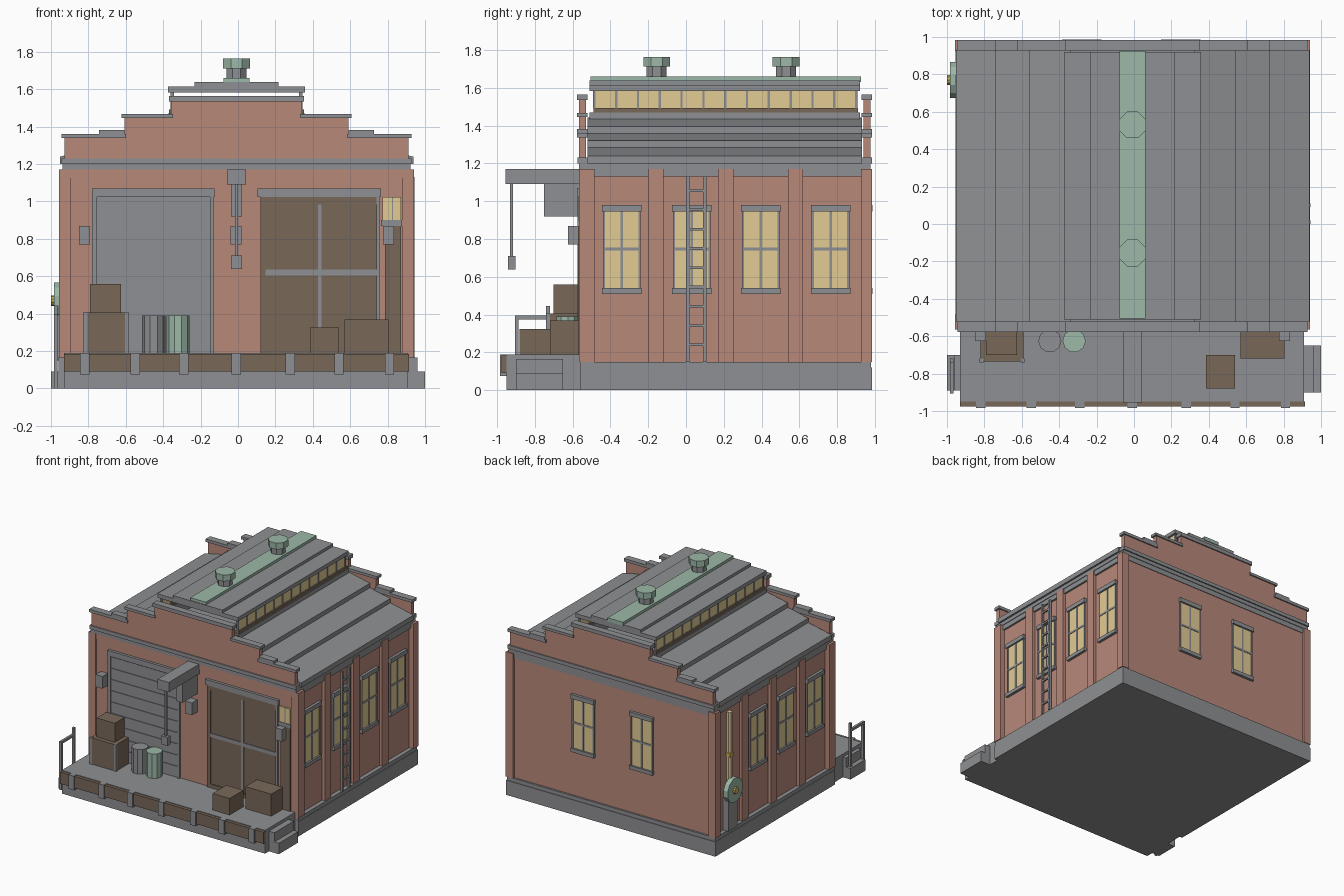
import bpy, bmesh, math
from mathutils import Matrix, Vector


def material(name, rgb):
    m = bpy.data.materials.new(name)
    lin = [((c / 255 + 0.055) / 1.055) ** 2.4 for c in rgb]
    m.diffuse_color = (*lin, 1)
    return m


GREY = material("concrete grey", (143, 144, 147))
BRICK = material("brick red", (184, 137, 122))
WOOD = material("dark wood", (121, 104, 89))
GLASS = material("warm glass", (226, 203, 148))
GREEN = material("pale green", (156, 184, 168))
GOLD = material("gold", (205, 176, 90))
CX = -0.008  # building centre line


def finish(name, bm, mat):
    bmesh.ops.recalc_face_normals(bm, faces=bm.faces)
    me = bpy.data.meshes.new(name)
    bm.to_mesh(me)
    bm.free()
    me.materials.append(mat)
    ob = bpy.data.objects.new(name, me)
    bpy.context.collection.objects.link(ob)
    return ob


def boxes(name, mat, *specs):
    """Each spec: x0, x1, y0, y1, z0, z1."""
    bm = bmesh.new()
    for x0, x1, y0, y1, z0, z1 in specs:
        mtx = Matrix.Translation(((x0 + x1) / 2, (y0 + y1) / 2, (z0 + z1) / 2)) \
            @ Matrix.Diagonal((x1 - x0, y1 - y0, z1 - z0, 1))
        bmesh.ops.create_cube(bm, size=1, matrix=mtx)
    return finish(name, bm, mat)


def cyl(name, mat, centre, r, h, sides=10, axis="Z"):
    bm = bmesh.new()
    rot = Matrix.Rotation(math.pi / 2, 4, "Y") if axis == "X" else Matrix.Identity(4)
    rot = rot @ Matrix.Rotation(math.pi / sides, 4, "Z")
    bmesh.ops.create_cone(bm, cap_ends=True, segments=sides, radius1=r, radius2=r,
                          depth=h, matrix=Matrix.Translation(centre) @ rot)
    return finish(name, bm, mat)


def both(x0, x1, *rest):
    """A box and its mirror across the building centre line."""
    return [(CX + x0, CX + x1, *rest), (CX - x1, CX - x0, *rest)]


# Foundation, loading dock and side steps
boxes("foundation", GREY, (-0.955, 0.94, -0.56, 0.985, 0, 0.12),
      (-0.95, 0.935, -0.56, 0.98, 0.12, 0.15))
boxes("dock", GREY, (-0.93, 0.91, -0.95, -0.55, 0, 0.19))
boxes("dock_bumper", WOOD, (-0.93, 0.915, -0.975, -0.95, 0.09, 0.185))
boxes("bumper_posts", GREY, *[(x - 0.025, x + 0.025, -0.985, -0.94, 0.075, 0.19)
                              for x in (-0.82, -0.55, -0.29, -0.01, 0.28, 0.54, 0.81)])
boxes("right_steps", GREY, (0.9, 1.0, -0.9, -0.65, 0, 0.09),
      (0.9, 0.96, -0.9, -0.65, 0.09, 0.165))
boxes("left_steps", GREY, (-1.0, -0.92, -0.89, -0.7, 0, 0.09),
      (-0.96, -0.92, -0.89, -0.7, 0.09, 0.165))
boxes("handrail", GREY, (-0.985, -0.965, -0.905, -0.885, 0.0, 0.39),
      (-0.985, -0.965, -0.74, -0.72, 0.0, 0.445),
      (-0.985, -0.965, -0.905, -0.72, 0.375, 0.395))

# Brick walls and pilasters
boxes("walls", BRICK, (CX - 0.91, CX + 0.91, -0.555, 0.965, 0.15, 1.17))
piers = []
for y0, y1 in ((-0.2, -0.12), (0.17, 0.25), (0.54, 0.62)):
    piers += both(0.89, 0.935, y0, y1, 0.15, 1.17)
for y0, y1 in ((-0.565, -0.485), (0.925, 0.985)):
    piers += both(0.885, 0.95, y0, y1, 0.15, 1.17)
boxes("pilasters", BRICK, *piers)

# Cornice
boxes("cornice", GREY,
      (CX - 0.925, CX + 0.925, -0.555, 0.97, 1.13, 1.17),
      (CX - 0.93, CX + 0.93, -0.565, 0.975, 1.17, 1.20),
      (CX - 0.935, CX + 0.935, -0.575, 0.985, 1.20, 1.23))
boxes("front_frieze", BRICK, (CX - 0.9, CX + 0.9, -0.563, -0.55, 1.125, 1.17))

# Stepped parapets, front and back
for side, y0, y1 in (("front", -0.567, -0.53), ("back", 0.938, 0.975)):
    boxes(side + "_parapet", BRICK,
          (CX - 0.92, CX + 0.92, y0, y1, 1.22, 1.345),
          (CX - 0.6, CX + 0.6, y0, y1, 1.345, 1.45),
          (CX - 0.35, CX + 0.35, y0, y1, 1.45, 1.545))
    a, b = y0 - 0.01, y1 + 0.01
    boxes(side + "_parapet_caps", GREY,
          (CX - 0.36, CX + 0.36, a, b, 1.535, 1.565),
          *both(0.34, 0.615, a, b, 1.445, 1.467),
          *both(0.59, 0.935, a, b, 1.338, 1.362),
          *both(0.6, 0.735, a, b, 1.362, 1.382))


# Main roof: overlapping tilted panels, mirrored across the centre
def roof_panel(name, x_out, x_in, z_out, z_in, drop):
    bm = bmesh.new()
    for s in (1, -1):
        ring = [(x_out, z_out - drop), (x_out, z_out), (x_in, z_in), (x_in, z_in - drop)]
        ends = [[bm.verts.new((CX + s * x, y, z)) for x, z in ring] for y in (-0.52, 0.93)]
        bm.faces.new(ends[0])
        bm.faces.new(ends[1])
        for i in range(4):
            j = (i + 1) % 4
            bm.faces.new((ends[0][i], ends[0][j], ends[1][j], ends[1][i]))
    finish(name, bm, GREY)


roof_panel("lower_roof_panel", 0.945, 0.70, 1.24, 1.292, 0.04)
roof_panel("middle_roof_panel", 0.735, 0.51, 1.32, 1.367, 0.05)
roof_panel("upper_roof_panel", 0.55, 0.33, 1.395, 1.442, 0.05)

# Raised skylight, open at both ends
boxes("skylight_curbs", GREY, *both(0.32, 0.365, -0.51, 0.92, 1.37, 1.47))
boxes("skylight_sills", WOOD, *both(0.325, 0.36, -0.49, 0.91, 1.47, 1.492))
boxes("skylight_glass", GLASS, *both(0.338, 0.348, -0.485, 0.9, 1.49, 1.59))
bars = []
for i in range(13):
    y = -0.485 + i * 1.385 / 12
    bars += both(0.335, 0.353, y - 0.006, y + 0.006, 1.49, 1.59)
boxes("skylight_bars", GREY, *bars)
boxes("skylight_roof", GREY,
      (CX - 0.365, CX + 0.365, -0.51, 0.92, 1.583, 1.615),
      (CX - 0.225, CX + 0.225, -0.51, 0.92, 1.615, 1.638))
boxes("ridge_cap", GREEN, (CX - 0.07, CX + 0.07, -0.505, 0.925, 1.63, 1.66))
for i, y in enumerate((-0.155, 0.53)):
    cyl(f"vent_neck_{i}", GREY, (CX, y, 1.68), 0.057, 0.08, 8)
    cyl(f"vent_cap_{i}", GREEN, (CX, y, 1.738), 0.077, 0.052, 8)


# Windows: built facing -y around the origin, then turned onto a wall
def window(name, place):
    frame = [(-0.105, 0.105, -0.022, 0.01, 0.51, 0.54), (-0.105, 0.105, -0.022, 0.01, 0.945, 0.98),
             (-0.007, 0.007, -0.012, 0.01, 0.54, 0.945), (-0.09, 0.09, -0.012, 0.01, 0.74, 0.756),
             (-0.1, -0.088, -0.012, 0.01, 0.54, 0.945), (0.088, 0.1, -0.012, 0.01, 0.54, 0.945)]
    for ob in (boxes(name + "_frame", GREY, *frame),
               boxes(name + "_glass", GLASS, (-0.092, 0.092, -0.008, 0.0, 0.52, 0.96))):
        ob.data.transform(place)


def turned(x, y, deg):
    return Matrix.Translation((x, y, 0)) @ Matrix.Rotation(math.radians(deg), 4, "Z")


for i, y in enumerate((-0.34, 0.03, 0.395, 0.765)):
    window(f"right_window_{i}", turned(CX + 0.91, y, 90))
    if i < 3:
        window(f"left_window_{i}", turned(CX - 0.91, y, -90))
for i, x in enumerate((0.25, -0.28)):
    window(f"back_window_{i}", turned(x, 0.965, 180))

# Ladder on the right wall
boxes("ladder", GREY,
      *[(0.925, 0.943, y - 0.009, y + 0.009, 0.15, 1.13) for y in (0.01, 0.1)],
      *[(0.928, 0.94, 0.01, 0.1, z - 0.007, z + 0.007)
        for z in [0.24 + i * 0.102 for i in range(9)]])

# Roller door with slats
boxes("roller_door", GREY, (-0.77, -0.14, -0.562, -0.55, 0.19, 1.03),
      *[(-0.75, -0.155, -0.568, -0.56, 0.2 + i * 0.092, 0.283 + i * 0.092) for i in range(9)])
boxes("roller_door_frame", GREY, (-0.78, -0.125, -0.577, -0.55, 1.025, 1.07),
      (-0.78, -0.755, -0.573, -0.55, 0.19, 1.025), (-0.15, -0.13, -0.573, -0.55, 0.19, 1.025))

# Double wooden door
boxes("wood_door", WOOD, (0.13, 0.74, -0.562, -0.55, 0.19, 1.025))
boxes("wood_door_rim", WOOD, (0.12, 0.148, -0.57, -0.55, 0.19, 1.025),
      (0.148, 0.74, -0.57, -0.55, 0.985, 1.025), (0.148, 0.74, -0.57, -0.55, 0.19, 0.22))
boxes("wood_door_frame", GREY, (0.105, 0.765, -0.577, -0.55, 1.025, 1.07),
      (0.74, 0.757, -0.573, -0.55, 0.19, 1.025),
      (0.148, 0.74, -0.568, -0.55, 0.605, 0.635),
      (0.427, 0.447, -0.569, -0.55, 0.22, 0.985))

# Narrow side door with a light above
boxes("side_door", WOOD, (0.785, 0.872, -0.572, -0.55, 0.19, 0.87))
boxes("side_door_lintel", GREY, (0.765, 0.877, -0.575, -0.55, 0.87, 0.9))
boxes("side_door_light", GLASS, (0.772, 0.872, -0.57, -0.55, 0.9, 1.025))
boxes("side_door_bar", GREY, (0.823, 0.829, -0.573, -0.55, 0.9, 1.025))

# Wall lamps
boxes("wall_lamps", GREY, *[(x - 0.03, x + 0.03, -0.625, -0.55, 0.77, 0.87)
                            for x in (-0.82, -0.01, 0.805)])

# Hoist
boxes("hoist_beam", GREY, (CX - 0.05, CX + 0.05, -0.955, -0.55, 1.09, 1.17))
boxes("hoist_bracket", GREY, (CX - 0.03, CX + 0.03, -0.75, -0.55, 0.92, 1.09))
boxes("hoist_cable", GREY, (CX - 0.008, CX + 0.008, -0.93, -0.914, 0.7, 1.1))
boxes("hoist_hook", GREY, (CX - 0.03, CX + 0.03, -0.942, -0.902, 0.64, 0.71))

# Crates and barrels on the dock
boxes("crates", WOOD, (-0.82, -0.59, -0.735, -0.575, 0.19, 0.405),
      (-0.79, -0.625, -0.7, -0.575, 0.405, 0.56),
      (0.385, 0.54, -0.88, -0.7, 0.19, 0.325), (0.57, 0.805, -0.72, -0.57, 0.19, 0.37))
boxes("crate_battens", GREY, (-0.825, -0.805, -0.74, -0.72, 0.19, 0.408),
      (-0.605, -0.585, -0.74, -0.72, 0.19, 0.408))
cyl("grey_barrel", GREY, (-0.45, -0.625, 0.29), 0.062, 0.2)
cyl("green_barrel", GREEN, (-0.32, -0.625, 0.29), 0.062, 0.2)

# Bell unit with pipe on the left wall
boxes("bell_backing", GREY, (-0.965, -0.915, 0.71, 0.83, 0.15, 0.42))
cyl("bell", GREEN, (-0.965, 0.77, 0.47), 0.1, 0.04, 12, "X")
cyl("bell_hub", GOLD, (-0.988, 0.77, 0.47), 0.028, 0.024, 10, "X")
cyl("bell_pipe", GLASS, (-0.93, 0.77, 0.8), 0.024, 0.6, 8)
boxes("pipe_clamp", GOLD, (-0.957, -0.915, 0.745, 0.795, 0.74, 0.77))
